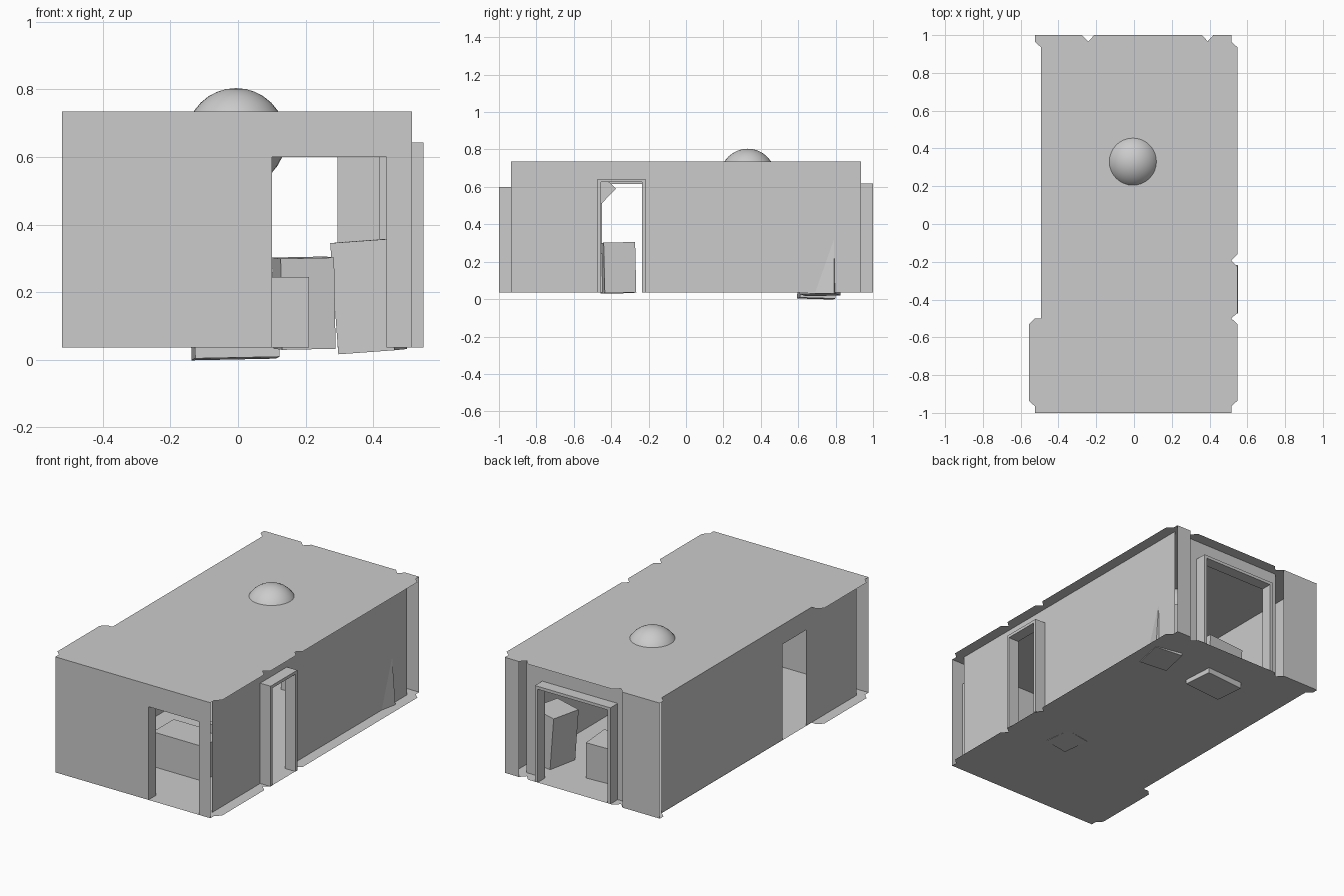
import bpy, bmesh, math
from mathutils import Matrix, Euler

if "Cube" in bpy.data.objects:
    bpy.data.objects.remove(bpy.data.objects["Cube"])

Z0, Z1 = 0.035, 0.735


def make(name, verts, faces):
    me = bpy.data.meshes.new(name)
    me.from_pydata(verts, [], faces)
    me.update()
    ob = bpy.data.objects.new(name, me)
    bpy.context.collection.objects.link(ob)
    return ob


def rects(name, axis, items):
    """Thin upright sheets: items are (offset, u0, u1, z0, z1) facing the axis."""
    v, f = [], []
    for p, a, b, z0, z1 in items:
        n = len(v)
        for u, z in ((a, z0), (b, z0), (b, z1), (a, z1)):
            v.append((p, u, z) if axis == 'x' else (u, p, z))
        f.append((n, n + 1, n + 2, n + 3))
    return make(name, v, f)


def wall(name, axis, p, a, b, door=None):
    if not door:
        return rects(name, axis, [(p, a, b, Z0, Z1)])
    d0, d1, h = door
    return rects(name, axis, [(p, a, d0, Z0, Z1), (p, d1, b, Z0, Z1), (p, d0, d1, h, Z1)])


def frame(name, axis, p0, p1, door, trim=0.0):
    """Door lining from p0 to p1, with an optional wider outer shell and rim."""
    a, b, h = door
    loops = [(p0, 0), (p1, 0)] + ([(p1, trim), (p0, trim)] if trim else [])
    v, f = [], []
    for p, t in loops:
        for u, z in ((a - t, Z0), (a - t, h + t), (b + t, h + t), (b + t, Z0)):
            v.append((p, u, z) if axis == 'x' else (u, p, z))
    for i in range(len(loops) - 1):
        for j in range(3):
            k = i * 4 + j
            f.append((k, k + 1, k + 5, k + 4))
    return make(name, v, f)


def box(name, c, size, rot=(0, 0, 0)):
    bm = bmesh.new()
    bmesh.ops.create_cube(bm, size=1.0)
    bm.transform(Matrix.LocRotScale(c, Euler(rot), size))
    me = bpy.data.meshes.new(name)
    bm.to_mesh(me)
    bm.free()
    ob = bpy.data.objects.new(name, me)
    bpy.context.collection.objects.link(ob)
    return ob


# floor and ceiling sheets share one notched outline
outline = [(-0.525, -1), (0.515, -1), (0.515, -0.965), (0.548, -0.935),
           (0.548, -0.53), (0.515, -0.5), (0.548, -0.47),
           (0.548, -0.225), (0.515, -0.193), (0.548, -0.16),
           (0.548, 0.935), (0.515, 0.965), (0.515, 1),
           (0.42, 1), (0.39, 0.967), (0.36, 1),
           (-0.21, 1), (-0.242, 0.967), (-0.275, 1),
           (-0.525, 1), (-0.525, 0.965), (-0.492, 0.935),
           (-0.492, -0.5), (-0.525, -0.5), (-0.556, -0.53),
           (-0.556, -0.935), (-0.525, -0.965)]
for nm, z in (("floor", Z0), ("ceiling", Z1)):
    idx = list(range(len(outline)))
    make(nm, [(x, y, z) for x, y in outline], [idx if z == Z1 else idx[::-1]])

# walls with door openings
front_door = (0.10, 0.44, 0.60)
right_door = (-0.455, -0.235, 0.625)
left_door = (-0.45, -0.225, 0.615)
back_door = (-0.175, 0.295, 0.60)
wall("front_wall", 'y', -1, -0.522, 0.515, front_door)
wall("right_wall", 'x', 0.48, -0.935, 0.935, right_door)
wall("left_wall", 'x', -0.49, -0.935, 0.935, left_door)
wall("back_wall_recessed", 'y', 0.93, -0.275, 0.42, back_door)
wall("back_wall_left", 'y', 1, -0.522, -0.275)
wall("back_wall_right", 'y', 1, 0.42, 0.515)

# door linings
frame("front_door_lining", 'y', -1, -0.93, front_door)
frame("right_door_frame", 'x', 0.48, 0.55, right_door, 0.018)
frame("back_door_frame", 'y', 0.93, 1.0, back_door, 0.018)

# dome lamp pushed through the ceiling
bpy.ops.mesh.primitive_uv_sphere_add(segments=32, ring_count=16, radius=0.148,
                                     location=(-0.006, 0.33, 0.656))
bpy.context.object.name = "dome_lamp"
bpy.ops.object.shade_smooth()

# scattered crates inside
box("tilted_crate", (0.387, 0.715, 0.188), (0.17, 0.19, 0.33), (0.02, -0.07, -0.2))
box("back_crate", (-0.01, 0.70, 0.128), (0.25, 0.19, 0.25), (-0.03, -0.02, 0.06))
box("side_crate", (0.195, -0.365, 0.167), (0.16, 0.17, 0.27), (0.02, -0.02, 0.15))
box("front_crate", (0.04, -0.53, 0.14), (0.34, 0.2, 0.21))
box("hanging_crate", (-0.1, -0.47, 0.585), (0.2, 0.14, 0.13), (0.8, 0, 0))
